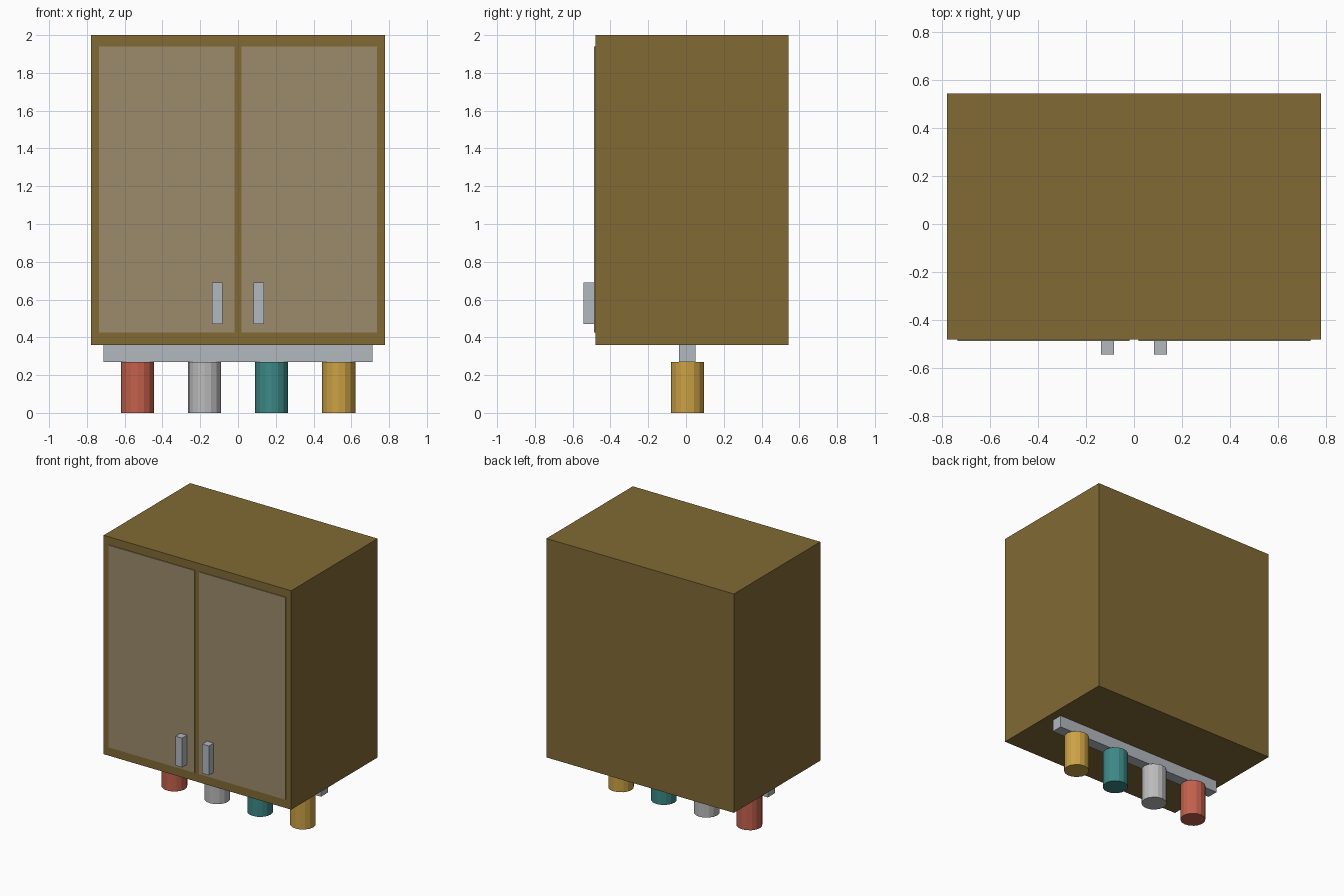
import bpy
import bmesh
from mathutils import Matrix

if "Cube" in bpy.data.objects:
    bpy.data.objects.remove(bpy.data.objects["Cube"])


def material(name, color):
    mat = bpy.data.materials.new(name)
    mat.diffuse_color = (*color, 1)
    mat.use_nodes = True
    mat.node_tree.nodes["Principled BSDF"].inputs["Base Color"].default_value = mat.diffuse_color
    return mat


def finish(name, bm, mat):
    mesh = bpy.data.meshes.new(name)
    bm.to_mesh(mesh)
    bm.free()
    obj = bpy.data.objects.new(name, mesh)
    bpy.context.collection.objects.link(obj)
    if mat:
        mesh.materials.append(mat)
    return obj


def box(name, lo, hi, mat=None):
    bm = bmesh.new()
    size = [b - a for a, b in zip(lo, hi)]
    mid = [(a + b) / 2 for a, b in zip(lo, hi)]
    bmesh.ops.create_cube(bm, size=1, matrix=Matrix.Translation(mid) @ Matrix.Diagonal((*size, 1)))
    return finish(name, bm, mat)


def cylinder(name, x, y, z0, z1, radius, mat, sides=16):
    bm = bmesh.new()
    bmesh.ops.create_cone(bm, cap_ends=True, segments=sides, radius1=radius, radius2=radius,
                          depth=z1 - z0, matrix=Matrix.Translation((x, y, (z0 + z1) / 2)))
    return finish(name, bm, mat)


wood = material("wood", (0.22, 0.145, 0.035))
panel = material("door_panel", (0.33, 0.26, 0.145))
metal = material("metal", (0.45, 0.48, 0.52))

# Cabinet body
box("cabinet_body", (-0.777, -0.48, 0.36), (0.777, 0.543, 2.0), wood)

# Doors and their handles, one per side
for side, s in (("left", -1), ("right", 1)):
    x0, x1 = sorted((s * 0.019, s * 0.735))
    box(side + "_door", (x0, -0.486, 0.425), (x1, -0.47, 1.94), panel)
    x0, x1 = sorted((s * 0.083, s * 0.138))
    box(side + "_handle", (x0, -0.543, 0.47), (x1, -0.483, 0.69), metal)

# Hanging rail under the cabinet
box("rail", (-0.713, -0.036, 0.27), (0.713, 0.05, 0.362), metal)

# Row of hanging mugs
colors = [("red", (0.55, 0.12, 0.075)), ("white", (0.5, 0.5, 0.5)),
          ("teal", (0.045, 0.25, 0.24)), ("yellow", (0.6, 0.36, 0.06))]
for i, (label, color) in enumerate(colors):
    cylinder(label + "_mug", -0.532 + i * 0.355, 0.008, 0, 0.27, 0.088, material(label, color))
